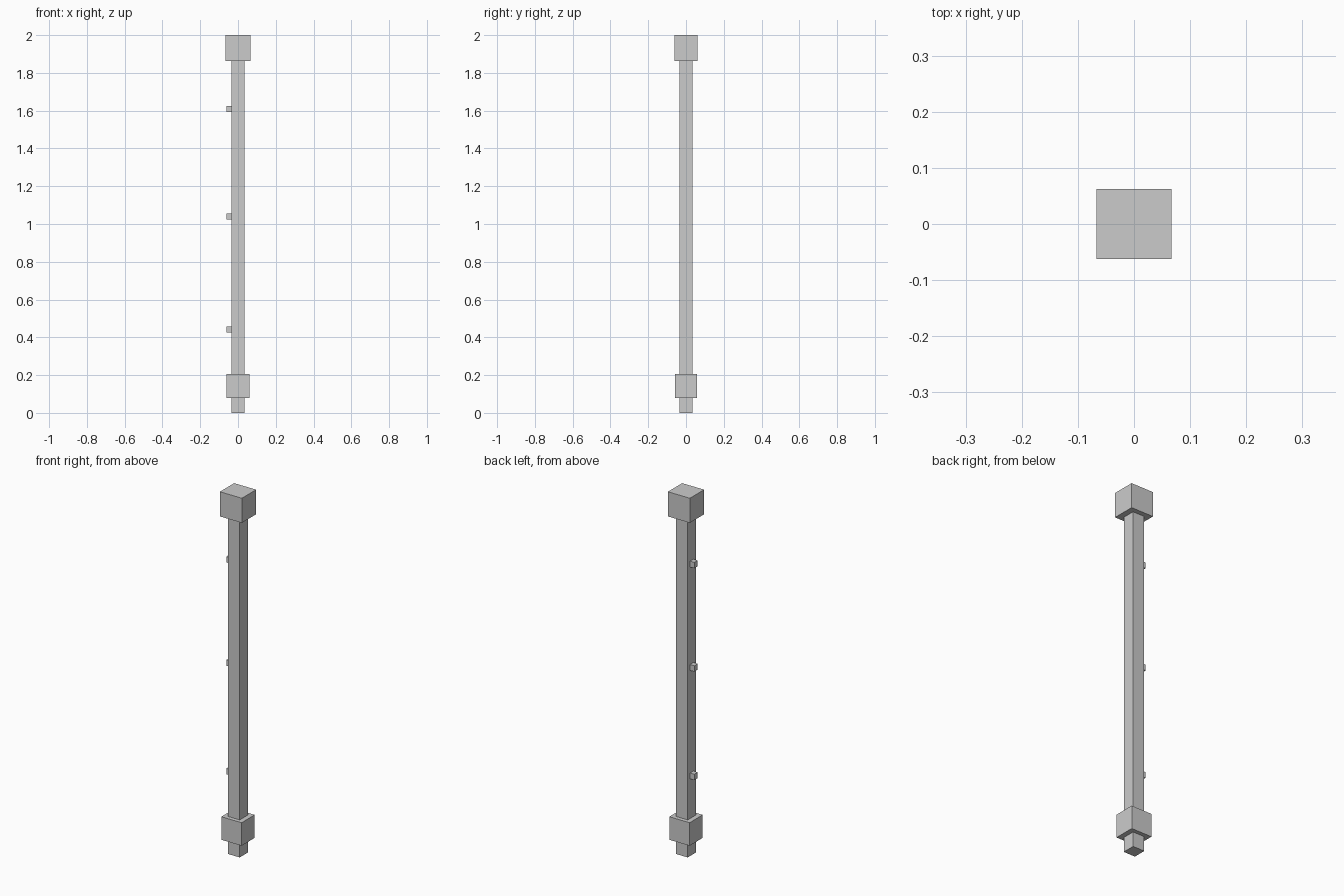
import bpy

if "Cube" in bpy.data.objects:
    bpy.data.objects.remove(bpy.data.objects["Cube"])


def box(name, x, y, z):
    """Box from (min, max) ranges on each axis."""
    bpy.ops.mesh.primitive_cube_add(
        size=1, location=[(a + b) / 2 for a, b in (x, y, z)])
    ob = bpy.context.object
    ob.name = name
    ob.scale = [b - a for a, b in (x, y, z)]
    bpy.ops.object.transform_apply(location=False, rotation=False, scale=True)
    return ob


# Square pole running from the ground into the top block
box("pole", (-0.035, 0.035), (-0.035, 0.035), (0, 1.87))

# Collar near the foot and cap block at the top
box("lower_collar", (-0.062, 0.062), (-0.057, 0.057), (0.08, 0.207))
box("top_cap", (-0.067, 0.067), (-0.062, 0.062), (1.864, 2.0))

# Three small pegs on the left side
for i, z in enumerate((0.442, 1.040, 1.610)):
    box(f"side_peg_{i + 1}", (-0.061, -0.035), (-0.015, 0.015),
        (z - 0.016, z + 0.016))
